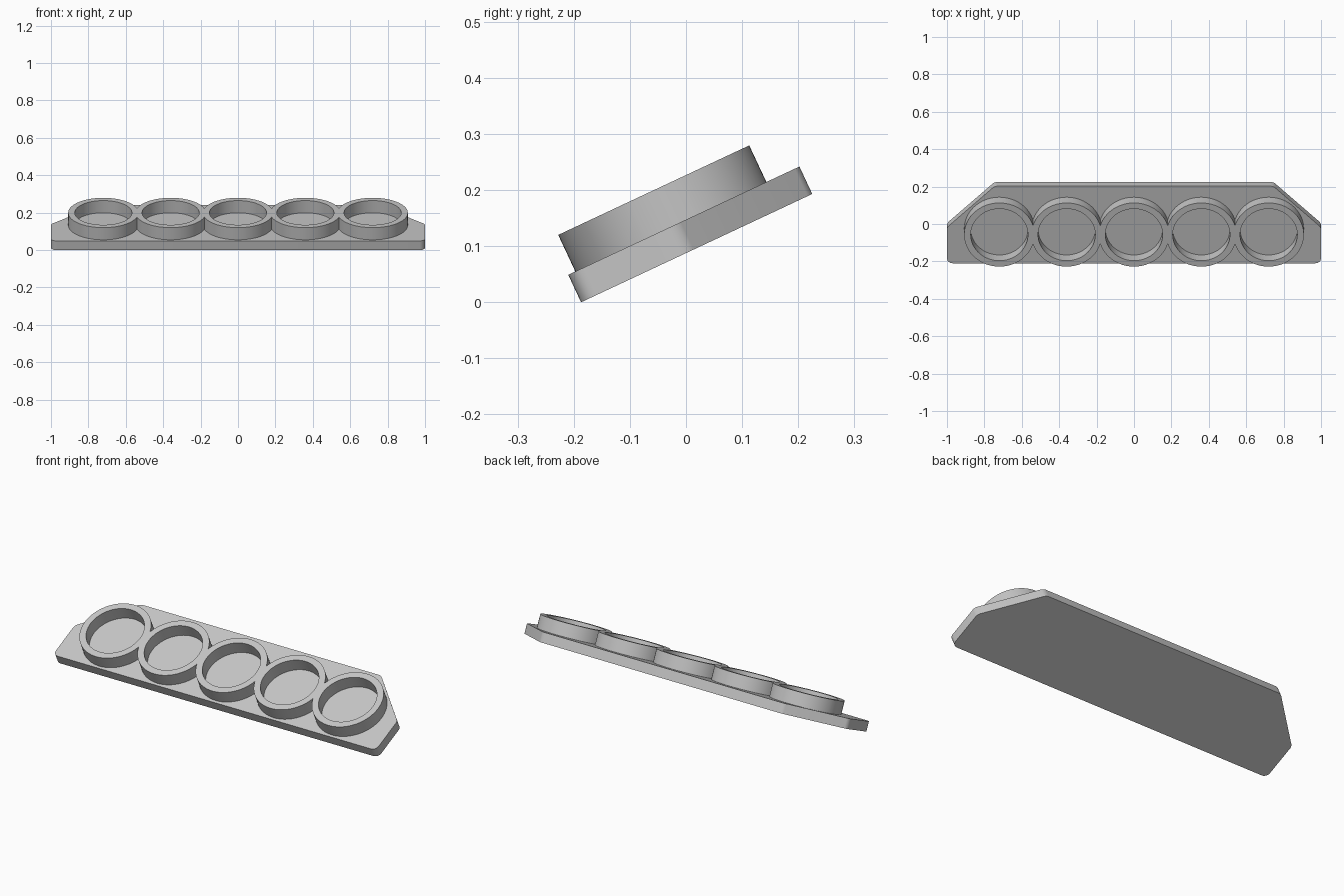
import bpy, bmesh, math
from mathutils import Matrix

if "Cube" in bpy.data.objects:
    bpy.data.objects.remove(bpy.data.objects["Cube"], do_unlink=True)

WIDTH, DEPTH, THICK = 2.0, 0.455, 0.054
OUTER, INNER, HEIGHT = 0.188, 0.153, 0.072
PITCH, COUNT, RING_Y, SINK = 0.36, 5, 0.202, 0.01
# Everything is drawn flat, then tipped up about the lower front edge
TILT = Matrix.Translation((0, -0.187, 0)) @ Matrix.Rotation(math.radians(25.1), 4, "X")

grey = bpy.data.materials.new("plain grey")
grey.use_nodes = True
grey.diffuse_color = (0.56, 0.56, 0.56, 1)
grey.node_tree.nodes["Principled BSDF"].inputs["Base Color"].default_value = grey.diffuse_color


def extrude_and_add(name, bm, height):
    """Raise the flat faces into a solid, tilt it and add it to the scene."""
    result = bmesh.ops.extrude_face_region(bm, geom=bm.faces[:], use_keep_orig=True)
    top = [v for v in result["geom"] if isinstance(v, bmesh.types.BMVert)]
    bmesh.ops.translate(bm, verts=top, vec=(0, 0, height))
    bmesh.ops.recalc_face_normals(bm, faces=bm.faces[:])
    bm.transform(TILT)
    mesh = bpy.data.meshes.new(name)
    bm.to_mesh(mesh)
    bm.free()
    mesh.materials.append(grey)
    obj = bpy.data.objects.new(name, mesh)
    bpy.context.collection.objects.link(obj)
    bpy.ops.object.select_all(action="DESELECT")
    obj.select_set(True)
    bpy.context.view_layer.objects.active = obj
    bpy.ops.object.shade_smooth_by_angle(angle=math.radians(30))


# Base plate: chamfered back corners, every corner rounded
bm = bmesh.new()
half = WIDTH / 2
right = [(half, 0), (half, 0.212), (0.745, DEPTH)]
outline = right + [(-x, y) for x, y in reversed(right)]
bm.faces.new([bm.verts.new((x, y, 0)) for x, y in outline])
for front, radius in ((True, 0.03), (False, 0.014)):
    corners = [v for v in bm.verts if (v.co.y < 0.001 and abs(v.co.x) > 0.99) == front
               and (front or v.co.y > 0.1)]
    bmesh.ops.bevel(bm, geom=corners, offset=radius, segments=6, profile=0.5, affect="VERTICES")
extrude_and_add("base_plate", bm, THICK)

# Row of ring holders: neighbours are trimmed at the plane where they merge
bm = bmesh.new()
seam = math.acos(PITCH / 2 / OUTER)
steps = [2 * math.pi * i / 72 for i in range(72)]
angles = sorted(steps + [seam, math.pi - seam, math.pi + seam, 2 * math.pi - seam])
for n in range(COUNT):
    cx = (n - (COUNT - 1) / 2) * PITCH
    inner, outer = [], []
    for a in angles:
        c, s = math.cos(a), math.sin(a)
        r = OUTER
        merged = n < COUNT - 1 if c > 0 else n > 0
        if merged and abs(c) * OUTER > PITCH / 2:
            r = PITCH / 2 / abs(c)
        for ring, radius in ((inner, INNER), (outer, r)):
            ring.append(bm.verts.new((cx + radius * c, RING_Y + radius * s, THICK - SINK)))
    for i in range(len(angles)):
        bm.faces.new((inner[i - 1], outer[i - 1], outer[i], inner[i]))
bmesh.ops.remove_doubles(bm, verts=bm.verts[:], dist=0.0001)
extrude_and_add("ring_holders", bm, HEIGHT + SINK)
